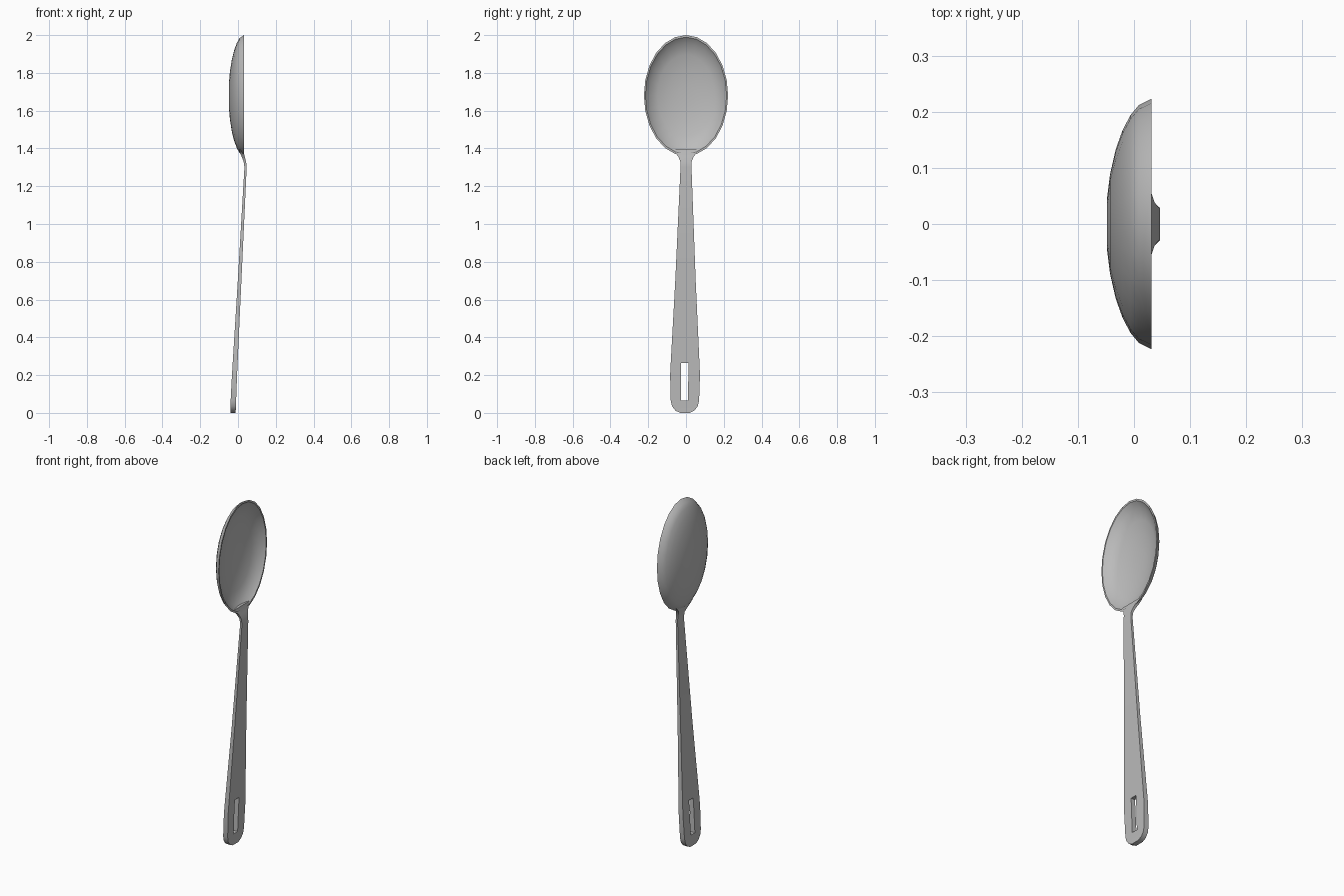
import bpy, bmesh, math

cube = bpy.data.objects.get("Cube")
if cube:
    bpy.data.objects.remove(cube, do_unlink=True)

steel = bpy.data.materials.new("brushed grey metal")
steel.use_nodes = True
GREY = (0.5, 0.5, 0.5, 1)
steel.diffuse_color = GREY
steel.node_tree.nodes["Principled BSDF"].inputs["Base Color"].default_value = GREY


def finish(bm, name, angle):
    """Turn a bmesh into a named, shaded object."""
    bmesh.ops.recalc_face_normals(bm, faces=bm.faces)
    mesh = bpy.data.meshes.new(name)
    bm.to_mesh(mesh)
    bm.free()
    mesh.materials.append(steel)
    obj = bpy.data.objects.new(name, mesh)
    bpy.context.collection.objects.link(obj)
    bpy.ops.object.select_all(action="DESELECT")
    obj.select_set(True)
    bpy.context.view_layer.objects.active = obj
    bpy.ops.object.shade_smooth_by_angle(angle=math.radians(angle))


# Bowl: nested oval rings, outer skin, flat rim, inner skin
SEGMENTS, HALF_W, HALF_H, MID_Z, RIM_X = 24, 0.223, 0.32, 1.68, 0.031


def ring(bm, r, depth):
    verts = []
    for i in range(SEGMENTS):
        a = math.tau * i / SEGMENTS
        verts.append(bm.verts.new((RIM_X - depth, HALF_W * r * math.cos(a),
                                   MID_Z + HALF_H * r * math.sin(a))))
    return verts


bm = bmesh.new()
outer = [(r, 0.081 * (1 - r * r) ** 0.55) for r in (0.2, 0.4, 0.6, 0.75, 0.87, 0.95, 1)]
inner = [(0.965 * r, 0.069 * (1 - r * r) ** 0.55) for r in (1, 0.9, 0.7, 0.45, 0.2)]
rings = [ring(bm, r, d) for r, d in outer + inner]
for a, b in zip(rings, rings[1:]):
    for i in range(SEGMENTS):
        j = (i + 1) % SEGMENTS
        bm.faces.new((a[i], a[j], b[j], b[i]))
bm.faces.new(rings[0])
bm.faces.new(rings[-1])
finish(bm, "bowl", 30)

# Handle: rows of (z, half width, back x, front x), split in three columns
rows = [
    (0.0, 0.025, -0.041, -0.012),
    (0.012, 0.05, -0.041, -0.012),
    (0.035, 0.068, -0.04, -0.011),
    (0.065, 0.075, -0.039, -0.01),
    (0.2, 0.079, -0.032, -0.005),
    (0.265, 0.076, -0.028, -0.002),
    (0.7, 0.054, -0.001, 0.018),
    (1.3, 0.029, 0.034, 0.046),
    (1.33, 0.03, 0.03, 0.043),
    (1.355, 0.04, 0.02, 0.036),
    (1.375, 0.055, 0.012, 0.031),
    (1.395, 0.075, 0.008, 0.027),
]
SLOT_ROWS = (3, 4)
bm = bmesh.new()
grid = []
for z, w, back, front in rows:
    shift = -0.006 * max(0, 1 - z / 1.3)
    ys = [shift + w * f for f in (-1, -0.27, 0.22, 1)]
    grid.append([[bm.verts.new((x, y, z)) for y in ys] for x in (back, front)])


def wall(r0, c0, r1, c1):
    """Bridge back and front skins between two grid points."""
    bm.faces.new((grid[r0][0][c0], grid[r1][0][c1], grid[r1][1][c1], grid[r0][1][c0]))


for r in range(len(rows) - 1):
    for c in range(3):
        if c == 1 and r in SLOT_ROWS:
            continue
        for side in (0, 1):
            a, b = grid[r][side], grid[r + 1][side]
            bm.faces.new((a[c], a[c + 1], b[c + 1], b[c]))
    for c in ((0, 1, 2, 3) if r in SLOT_ROWS else (0, 3)):
        wall(r, c, r + 1, c)

# End caps and the short walls of the hanging slot
for r in (0, len(rows) - 1):
    for c in range(3):
        wall(r, c, r, c + 1)
for r in (SLOT_ROWS[0], SLOT_ROWS[-1] + 1):
    wall(r, 1, r, 2)
finish(bm, "handle", 30)
